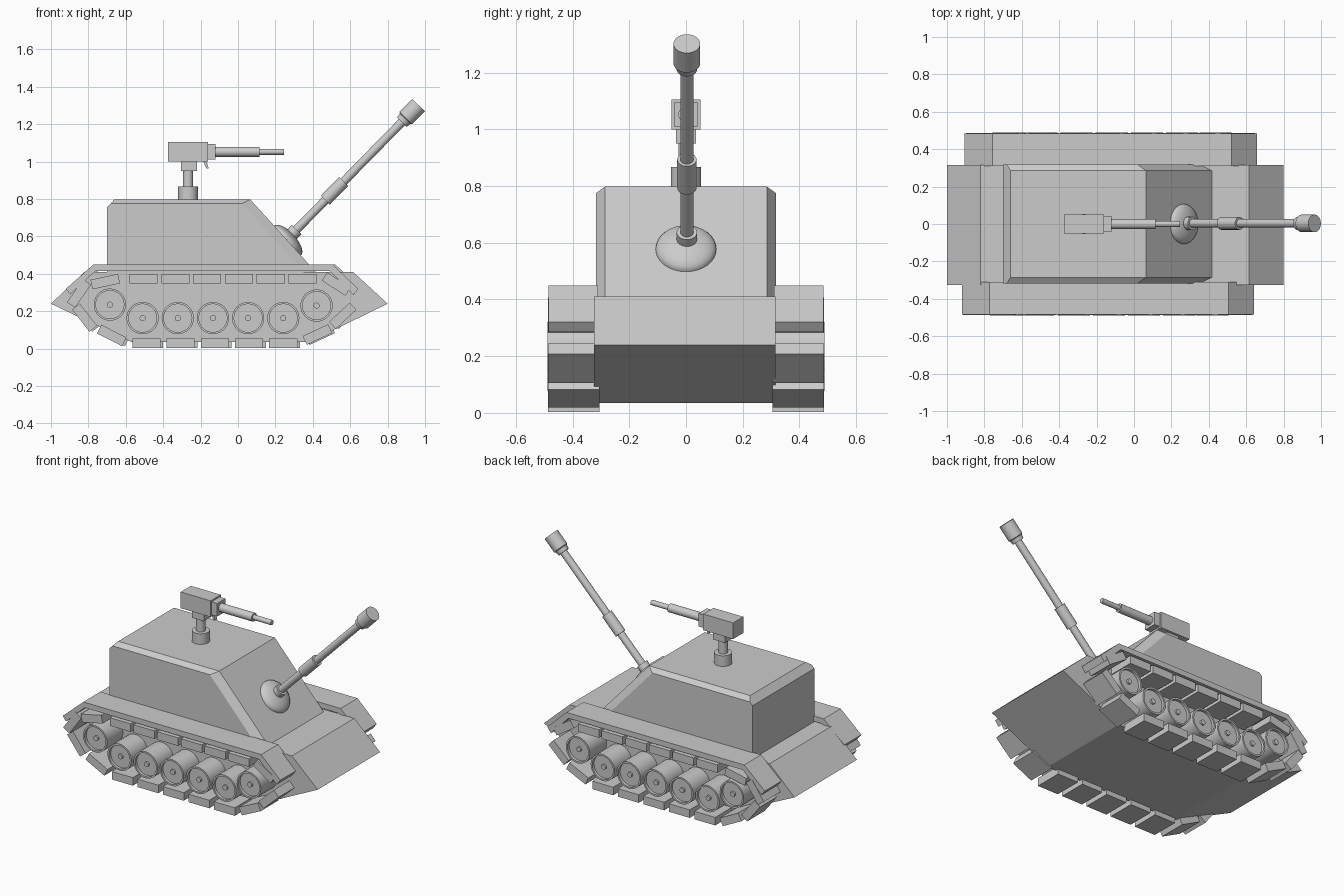
import bpy, bmesh, math
from mathutils import Vector

cube = bpy.data.objects.get("Cube")
if cube:
    bpy.data.objects.remove(cube, do_unlink=True)

grey = bpy.data.materials.new("plain_grey")
grey.use_nodes = True
colour = (0.6, 0.6, 0.6, 1)
grey.diffuse_color = colour
grey.node_tree.nodes["Principled BSDF"].inputs["Base Color"].default_value = colour


def finish(name, bm, smooth=False):
    bmesh.ops.recalc_face_normals(bm, faces=bm.faces)
    mesh = bpy.data.meshes.new(name)
    bm.to_mesh(mesh)
    bm.free()
    mesh.materials.append(grey)
    obj = bpy.data.objects.new(name, mesh)
    bpy.context.collection.objects.link(obj)
    if smooth:
        bpy.ops.object.select_all(action='DESELECT')
        obj.select_set(True)
        bpy.context.view_layer.objects.active = obj
        bpy.ops.object.shade_smooth_by_angle(angle=math.radians(30))
    return obj


def prism(name, profile, y0, y1):
    """Extrude an x-z profile along y."""
    bm = bmesh.new()
    face = bm.faces.new([bm.verts.new((x, y0, z)) for x, z in profile])
    extruded = bmesh.ops.extrude_face_region(bm, geom=[face])["geom"]
    verts = [v for v in extruded if isinstance(v, bmesh.types.BMVert)]
    bmesh.ops.translate(bm, verts=verts, vec=(0, y1 - y0, 0))
    return finish(name, bm)


def box(name, x0, x1, z0, z1, half):
    return prism(name, [(x0, z0), (x1, z0), (x1, z1), (x0, z1)], -half, half)


def turned(name, start, axis, profile, segments=32):
    """Spin (radius, distance) pairs around an axis."""
    bm = bmesh.new()
    verts = [bm.verts.new((r, 0, d)) for r, d in profile]
    edges = [bm.edges.new(pair) for pair in zip(verts, verts[1:])]
    bmesh.ops.spin(bm, geom=verts + edges, cent=(0, 0, 0), axis=(0, 0, 1),
                   angle=math.tau, steps=segments)
    bmesh.ops.remove_doubles(bm, verts=bm.verts, dist=0.0001)
    turn = Vector((0, 0, 1)).rotation_difference(Vector(axis))
    bmesh.ops.rotate(bm, verts=bm.verts, matrix=turn.to_matrix())
    bmesh.ops.translate(bm, verts=bm.verts, vec=start)
    return finish(name, bm, True)


def rod(name, start, axis, radius, d0, d1):
    return turned(name, start, axis, [(0, d0), (radius, d0), (radius, d1), (0, d1)])


# Hull with pointed nose and tail
prism("hull", [(-1, .24), (-.82, .41), (.615, .41), (.8, .24), (.38, .035), (-.57, .035)],
      -.325, .315)

# Superstructure with chamfered roof and sloped front
bm = bmesh.new()
for side in (-1, 1):
    for x, z in [(-.7, .4), (-.7, .755), (-.68, .775), (.02, .775), (.36, .4)]:
        bm.verts.new((x, side * .317, z))
    for x, z in [(-.66, .798), (.065, .798), (.425, .4)]:
        bm.verts.new((x, side * .285, z))
bmesh.ops.convex_hull(bm, input=bm.verts)
bmesh.ops.dissolve_limit(bm, angle_limit=0.02, verts=bm.verts, edges=bm.edges)
finish("superstructure", bm)

# Fenders, track links and road wheels on both sides
LINKS = [(-.71, .358, 12), (-.85, .295, 55), (-.82, .165, -52), (-.675, .07, -27),
         (.425, .075, 25), (.56, .175, 43), (.525, .345, -33)]
LINKS += [(-.505 + .17 * i, .374, 0) for i in range(6)]
LINKS += [(-.49 + .183 * i, .029, 0) for i in range(5)]
WHEELS = [(-.685, .235), (.42, .23)] + [(-.51 + .188 * i, .163) for i in range(5)]
FENDER = [(-.92, .32), (-.772, .45), (.505, .45), (.642, .32),
          (.617, .285), (.49, .415), (-.762, .415), (-.897, .29)]

for word, side, shift in (("right", -1, 0), ("left", 1, .015)):
    prism(word + "_fender", [(x + shift, z) for x, z in FENDER], side * .31, side * .484)
    for i, (x, z, degrees) in enumerate(LINKS):
        a = math.radians(degrees)
        corners = [(x + shift + u * math.cos(a) - v * math.sin(a),
                    z + u * math.sin(a) + v * math.cos(a))
                   for u, v in ((-.075, -.026), (.075, -.026), (.075, .026), (-.075, .026))]
        prism(f"{word}_track_link_{i}", corners, side * .305, side * .486)
    for i, (x, z) in enumerate(WHEELS):
        turned(f"{word}_wheel_{i}", (x + shift, side * .3, z), (0, side, 0),
               [(0, 0), (.086, 0), (.086, .188), (.075, .188), (.075, .17),
                (.016, .17), (.016, .182), (0, .182)])

# Main gun: dome on the sloped front, then the raised barrel
dome = [(.107 * math.cos(t), .045 * math.sin(t))
        for t in (math.pi / 2 * i / 8 for i in range(9))]
turned("gun_dome", (.265, 0, .577), (.74, 0, .67), dome)
base, aim = (.25, .003, .572), (.7, 0, .714)
rod("gun_collar", base, aim, .036, 0, .09)
rod("gun_barrel", base, aim, .023, 0, .95)
rod("gun_sleeve", base, aim, .034, .31, .45)
turned("gun_muzzle", base, aim,
       [(0, .895), (.036, .895), (.04, .92), (.047, .925), (.047, 1.022), (0, 1.022)])

# Roof machine gun on its pedestal
post, up = (-.267, 0, 0), (0, 0, 1)
rod("pedestal", post, up, .053, .79, .867)
rod("post", post, up, .027, .86, 1)
box("post_head", -.305, -.22, .95, 1.002, .036)
box("receiver", -.375, -.16, 1, 1.105, .052)
box("barrel_mount", -.165, -.12, 1.01, 1.095, .042)
prism("trigger", [(-.187, 1.002), (-.168, 1.002), (-.157, .962), (-.168, .962)], -.012, .012)
muzzle = (0, 0, 1.052)
rod("small_barrel_jacket", muzzle, (1, 0, 0), .027, -.125, .115)
rod("small_barrel", muzzle, (1, 0, 0), .016, .1, .245)
